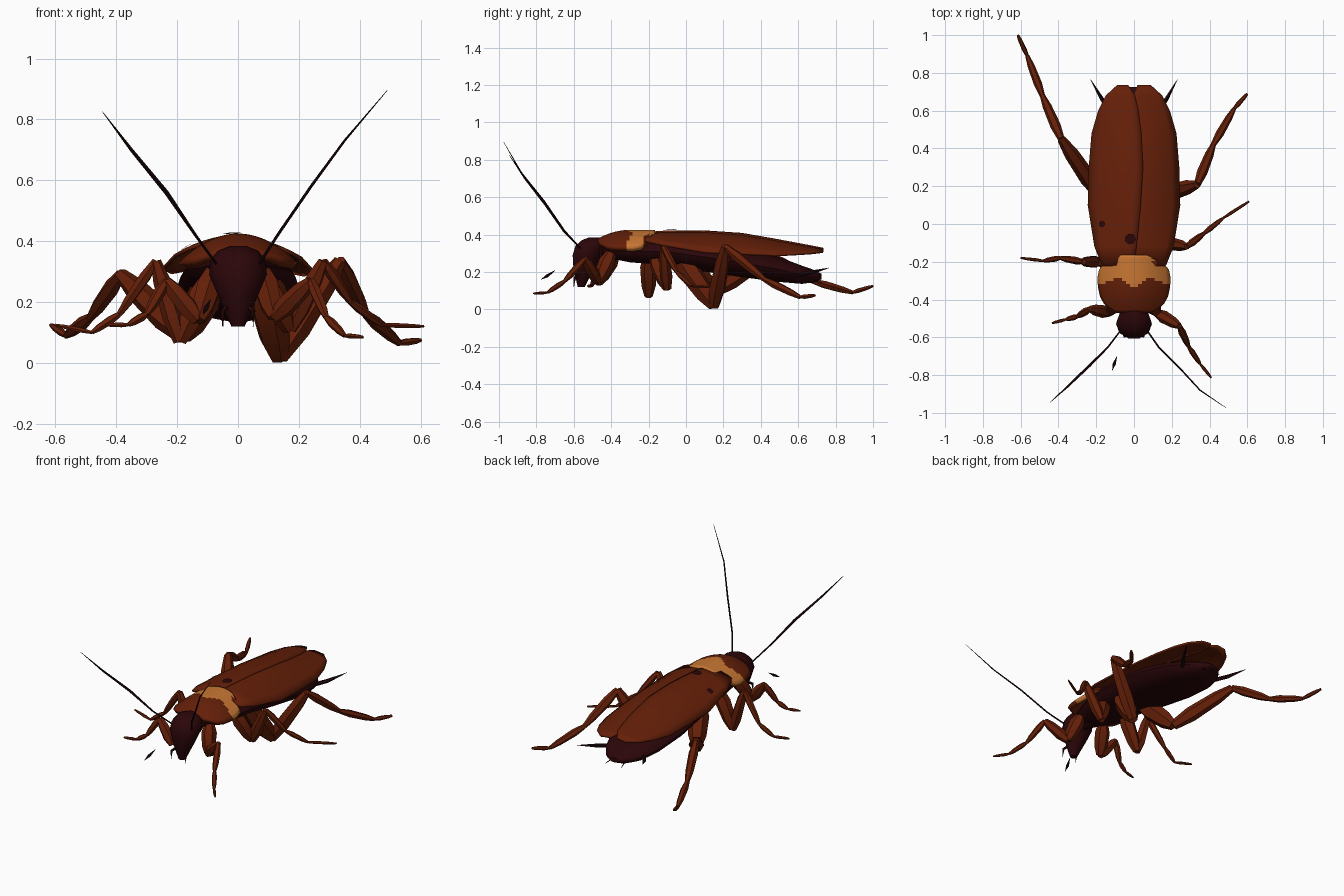
import bpy, math
from mathutils import Vector

if "Cube" in bpy.data.objects:
    bpy.data.objects.remove(bpy.data.objects["Cube"])


def mat(name, c):
    m = bpy.data.materials.new(name)
    m.diffuse_color = (*c, 1)
    m.use_nodes = True
    m.node_tree.nodes["Principled BSDF"].inputs["Base Color"].default_value = m.diffuse_color
    return m


BROWN = mat("chestnut brown", (0.13, 0.014, 0.0025))
TAN = mat("amber tan", (0.58, 0.185, 0.034))
DARK = mat("dark maroon", (0.024, 0.0018, 0.0028))
BLACK = mat("near black", (0.012, 0.002, 0.003))


def make(name, verts, faces, mats, angle=40):
    me = bpy.data.meshes.new(name)
    me.from_pydata([tuple(v) for v in verts], [], faces)
    for m in mats:
        me.materials.append(m)
    me.shade_smooth()
    me.set_sharp_from_angle(angle=math.radians(angle))
    ob = bpy.data.objects.new(name, me)
    bpy.context.collection.objects.link(ob)
    return ob


def loft(rings):
    """Faces joining equal closed rings, with capped ends."""
    n = len(rings[0])
    verts = [v for r in rings for v in r]
    faces = [(i * n + j, i * n + (j + 1) % n, (i + 1) * n + (j + 1) % n, (i + 1) * n + j)
             for i in range(len(rings) - 1) for j in range(n)]
    faces += [tuple(range(n))[::-1], tuple(range((len(rings) - 1) * n, len(rings) * n))]
    return verts, faces


def tube(points, radii, n=6):
    pts = [Vector(p) for p in points]
    rings = []
    for i, p in enumerate(pts):
        d = (pts[min(i + 1, len(pts) - 1)] - pts[max(i - 1, 0)]).normalized()
        a = d.cross(Vector((0, 0, 1)) if abs(d.z) < 0.95 else Vector((0, 1, 0))).normalized()
        b = d.cross(a)
        rings.append([p + radii[i] * (a * math.cos(t) + b * math.sin(t))
                      for t in (math.tau * k / n for k in range(n))])
    return loft(rings)


def interp(table, y):
    for a, b in zip(table, table[1:]):
        if y <= b[0]:
            t = max(0, (y - a[0]) / (b[0] - a[0]))
            return [p + (q - p) * t for p, q in zip(a, b)][1:]
    return list(table[-1][1:])


def sheet(name, rows, across, zfun, mats, thick):
    """Curved plate: rows of (y, x_left, x_right), height from zfun."""
    verts, faces = [], []
    for y, x0, x1 in rows:
        for j in range(across + 1):
            x = x0 + (x1 - x0) * j / across
            verts.append((x, y, zfun(x, y)))
    w = across + 1
    for i in range(len(rows) - 1):
        for j in range(across):
            a = i * w + j
            faces.append((a, a + 1, a + w + 1, a + w))
    ob = make(name, verts, faces, mats)
    s = ob.modifiers.new("thickness", "SOLIDIFY")
    s.thickness = thick
    s.offset = -1
    s.material_offset = -len(mats)  # underside takes the first colour
    return ob


# Abdomen and thorax: y, half width, bottom, top
BODY = [(-.45, .08, .28, .37), (-.3, .14, .25, .37), (-.1, .17, .235, .38), (.1, .19, .2, .36),
        (.3, .2, .17, .33), (.5, .175, .145, .28), (.62, .13, .135, .235), (.69, .08, .145, .21),
        (.725, .03, .16, .19)]
rings = []
for y, w, lo, hi in BODY:
    rings.append([(w * math.cos(t), y, (lo + hi) / 2 + (hi - lo) / 2 * math.sin(t))
                  for t in (-math.tau * k / 14 for k in range(14))])
make("abdomen", *loft(rings), [DARK])

# Folded wings, the left overlapping the right
RIDGE = [(-.22, .41, .07), (0, .425, .1), (.3, .405, .1), (.5, .37, .085), (.74, .325, .06)]


def wing_z(x, y):
    z, drop = interp(RIDGE, y)
    return z - drop * (abs(x) / .24) ** 2


WIDTH = [(-.22, .17), (-.12, .21), (.1, .245), (.3, .24), (.48, .225), (.6, .19), (.68, .15), (.735, .09)]
SEAM = [(-.22, 0), (0, .03), (.3, .048), (.55, .035), (.68, .005), (.735, -.03)]
left = [(y, -w, interp(SEAM, y)[0]) for y, w in WIDTH]
right = [(y, max(-.01, (y - .69) * .4), w) for y, w in WIDTH]
sheet("left_wing", left, 7, lambda x, y: wing_z(x, y) + .004, [BROWN], .012)
sheet("right_wing", right, 6, lambda x, y: wing_z(x, y) - .004, [BROWN], .012)

# Dark wing spots
for k, (cx, cy, r) in enumerate([(-.17, .0, .018), (-.02, -.08, .03)]):
    v = [(cx + r * math.cos(t), cy + r * math.sin(t)) for t in (math.tau * i / 7 for i in range(7))]
    make(f"wing_spot_{k + 1}", [(x, y, wing_z(x, y) + .008) for x, y in v], [tuple(range(7))], [DARK])

# Pronotum shield with scalloped tan rear band
SHIELD = [(-.47, .09), (-.43, .155), (-.385, .18), (-.34, .19), (-.29, .195), (-.24, .185), (-.205, .15),
          (-.165, .07)]


def shield_z(x, y):
    return .425 - 1.6 * max(0, -.3 - y) ** 2 - .09 * (abs(x) / .19) ** 2


rows = [(y, -interp(SHIELD, y)[0], interp(SHIELD, y)[0])
        for y in (-.47 + .305 * i / 20 for i in range(21))]
shield = sheet("pronotum", rows, 18, shield_z, [BROWN, TAN], .03)
for p in shield.data.polygons:
    c, x = p.center, abs(p.center.x)
    front = -.345 + .055 * min(1, x / .07) - .03 * max(0, (x - .1) / .08)
    if c.y > front and not (c.y > -.225 and x > .1):
        p.material_index = 1

# Head: z, half width, front y, rear y
HEAD = [(.12, .022, -.58, -.54), (.16, .04, -.59, -.52), (.22, .065, -.605, -.48), (.29, .095, -.61, -.45),
        (.34, .09, -.595, -.43), (.37, .065, -.56, -.43), (.385, .025, -.52, -.46)]
rings = [[(w * math.cos(t), (a + b) / 2 + (b - a) / 2 * math.sin(t), z)
          for t in (math.tau * k / 10 for k in range(10))] for z, w, a, b in HEAD]
make("head", *loft(rings), [DARK])
make("neck", *tube([(0, -.5, .32), (0, -.38, .33)], [.055, .07], 8), [DARK])

# Antennae
make("left_antenna", *tube([(-.06, -.55, .31), (-.14, -.655, .42), (-.235, -.75, .56), (-.35, -.86, .7),
                            (-.445, -.945, .825)], [.004, .005, .008, .006, .001], 5), [BLACK])
make("right_antenna", *tube([(.06, -.55, .31), (.13, -.65, .42), (.24, -.76, .58), (.35, -.88, .73),
                             (.49, -.975, .895)], [.005, .005, .005, .004, .001], 5), [BLACK])

# Mouth feelers
make("outer_feeler", *tube([(-.115, -.775, .16), (-.105, -.74, .18), (-.09, -.7, .208)],
                           [.001, .009, .001], 5), [BLACK])
for s, side in ((-1, "left"), (1, "right")):
    make(side + "_feeler", *tube([(s * .03, -.56, .19), (s * .05, -.595, .17), (s * .05, -.6, .12)],
                                 [.009, .008, .002], 5), [DARK])
    # Tail spikes
    make(side + "_cercus", *tube([(s * .11, .58, .18), (s * .17, .66, .195), (s * .23, .765, .222)],
                                 [.013, .012, .001], 5), [BLACK])
    make(side + "_tail_bristle", *tube([(s * .04, .66, .16), (s * .055, .73, .14)], [.006, .001], 5), [BLACK])


# Legs: body joint, hip, knee, ankle, foot, toe
def leg(name, pts, size):
    verts, faces = [], []
    for (a, b), r in zip(zip(pts, pts[1:]), size):
        a, b = Vector(a), Vector(b)
        v, f = tube([a, a.lerp(b, .3), a.lerp(b, .75), b], [r * .65, r, r * .85, r * .5])
        faces += [tuple(i + len(verts) for i in q) for q in f]
        verts += v
    make(name, verts, faces, [BROWN])


S = (.045, .034, .02, .015, .009)
leg("left_front_leg", [(-.08, -.38, .3), (-.13, -.47, .14), (-.235, -.45, .27), (-.3, -.49, .16),
                       (-.36, -.505, .125), (-.435, -.525, .125)], S)
leg("right_front_leg", [(.08, -.4, .3), (.12, -.47, .15), (.24, -.54, .27), (.29, -.65, .15),
                        (.35, -.74, .09), (.41, -.815, .085)], S)
leg("left_middle_leg", [(-.09, -.2, .29), (-.19, -.2, .07), (-.27, -.2, .335), (-.39, -.18, .16),
                        (-.48, -.195, .1), (-.6, -.18, .125)], S)
leg("right_middle_leg", [(.09, -.17, .29), (.17, -.1, .11), (.28, -.12, .335), (.37, -.05, .2),
                         (.47, .03, .125), (.61, .12, .12)], S)
H = (.062, .045, .028, .022, .013)
leg("left_hind_leg", [(-.08, -.02, .27), (-.18, .15, .09), (-.385, .45, .29), (-.485, .68, .15),
                      (-.565, .89, .09), (-.615, 1.0, .125)], H)
leg("right_hind_leg", [(.08, -.03, .27), (.135, .15, .018), (.335, .21, .335), (.42, .42, .16),
                       (.53, .61, .065), (.6, .69, .075)], H)
